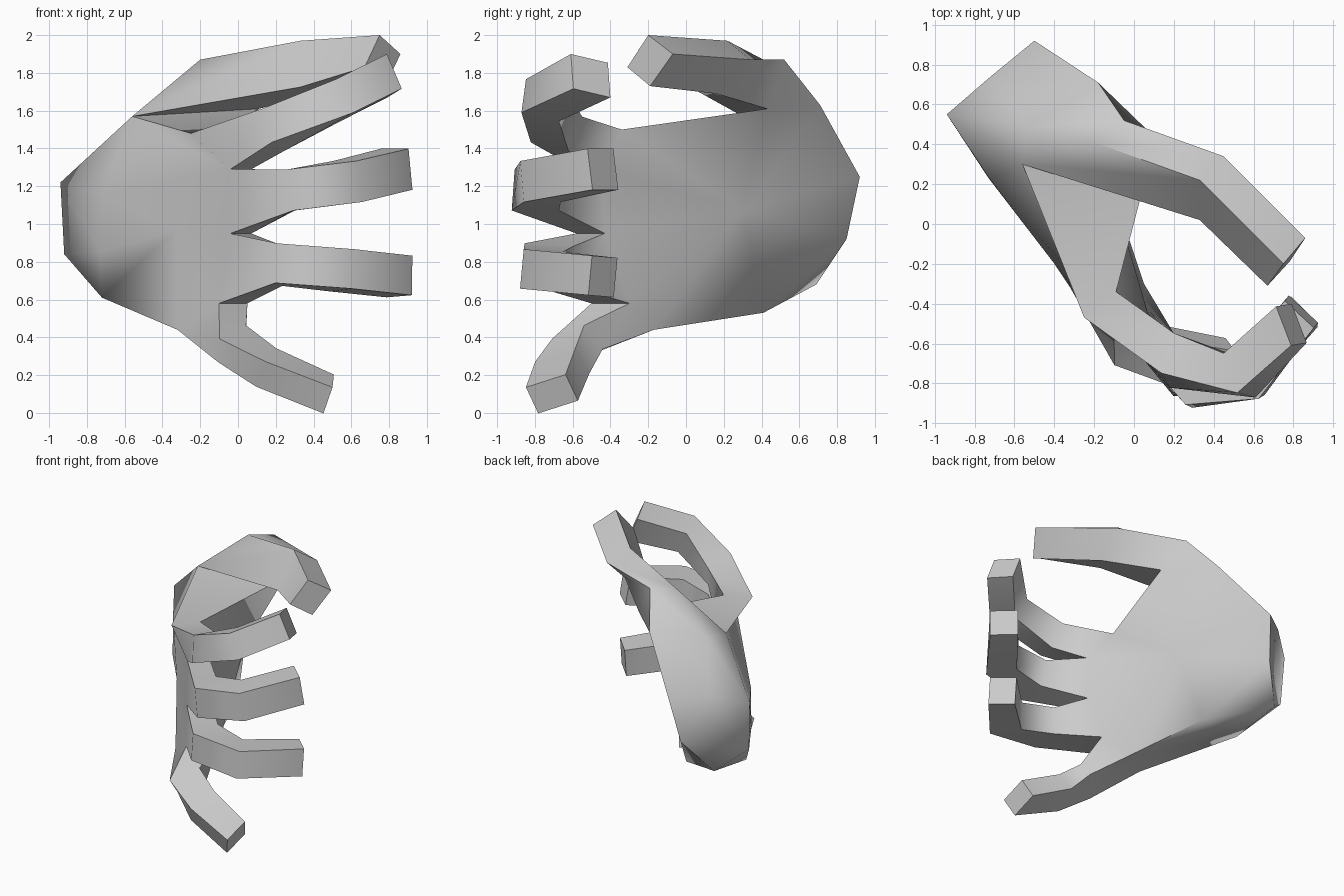
import bpy, bmesh
from math import cos, sin, radians
from mathutils import Vector

if "Cube" in bpy.data.objects:
    bpy.data.objects.remove(bpy.data.objects["Cube"])

bm = bmesh.new()

# Palm landmarks: wrist ring, back of hand, palm side, knuckle webs, thumb root
marks = {
    # wrist outline
    "wa": (-0.94, 0.55, 1.22), "wb": (-0.92, 0.53, 0.84), "wc": (-0.73, 0.69, 0.68),
    "wd": (-0.55, 0.85, 0.92), "we": (-0.50, 0.92, 1.25), "wf": (-0.72, 0.74, 1.29),
    # back of hand and lower edge
    "a": (-0.56, 0.30, 1.57), "d1": (-0.72, 0.22, 1.15), "d2": (-0.73, 0.23, 0.85),
    "d3": (-0.72, 0.28, 0.61), "k": (-0.33, -0.29, 0.97), "lp": (-0.29, 0.41, 0.53),
    # palm hollow, thumb root
    "c": (-0.15, 0.30, 1.07), "p3": (-0.18, 0.71, 1.63), "q": (-0.53, 0.49, 1.59),
    "p1": (-0.20, 0.41, 1.87), "p2": (-0.05, 0.52, 1.87), "w": (0.11, 0.43, 1.61),
    # finger webs, outer (o) and inner (i)
    "o0": (-0.25, -0.47, 1.48), "i0": (-0.09, -0.34, 1.50),
    "o1": (-0.04, -0.57, 1.29), "i1": (0.07, -0.45, 1.29),
    "o2": (-0.04, -0.58, 0.95), "i2": (0.07, -0.43, 0.95),
    "o3": (-0.10, -0.50, 0.58), "i3": (0.05, -0.30, 0.58),
    "o4": (-0.32, -0.32, 0.44), "i4": (-0.12, -0.17, 0.44),
}
v = {k: bm.verts.new(p) for k, p in marks.items()}

palm_faces = [
    "wa wb wc wd we wf",                                            # wrist cap
    "wa a d1", "wa d1 d2 wb", "wb d2 d3", "wb d3 wc",               # back near wrist
    "a o0 o1 d1", "d1 o1 k", "d1 k d2", "d2 k d3",                  # back to knuckles
    "k o1 o2", "k o2 o3", "k o3 o4", "k o4 d3",
    "wc d3 lp", "d3 o4 i4 lp",                                      # lower edge
    "we p3 c wd", "wd c lp", "wd lp wc",                            # heel of palm
    "p3 p2 w", "p3 w c", "c w i0 i1", "c i1 i2", "c i2 i3", "c i3 i4 lp",
    "wa wf q", "wa q a", "a q p1", "wf we p3 q", "q p3 p2 p1",      # thumb root
    "a o0 w", "o0 i0 w",                                            # thumb web
]
for f in palm_faces:
    bm.faces.new([v[k] for k in f.split()])


def limb(base, rings):
    """Skin a four-sided digit from its base loop through rings to a capped tip."""
    prev = base
    for ring in rings:
        cur = [bm.verts.new(p) for p in ring]
        for i in range(4):
            j = (i + 1) % 4
            bm.faces.new((prev[i], prev[j], cur[j], cur[i]))
        prev = cur
    bm.faces.new(prev)


def finger(n, half_h, roll, joints):
    """joints: x, y, z, heading of the finger's back in degrees, half thickness."""
    base = [v[f"o{n}"], v[f"i{n}"], v[f"i{n + 1}"], v[f"o{n + 1}"]]
    pts = [sum((b.co for b in base), Vector()) / 4] + [Vector(j[:3]) for j in joints]
    rings = []
    for k, (x, y, z, ang, hw) in enumerate(joints, 1):
        t = (pts[min(k + 1, len(pts) - 1)] - pts[k - 1]).normalized()
        back = Vector((cos(radians(ang)), sin(radians(ang)), roll))
        up = Vector((0, 0, 1)) - back * roll
        up = (up - t * t.dot(up)).normalized() * half_h
        out = back * hw
        c = pts[k]
        rings.append([c + out + up, c - out + up, c - out - up, c + out - up])
    limb(base, rings)


# Four curled fingers, index to little
finger(0, 0.10, 0.22, [(0.19, -0.685, 1.50, -108, 0.105), (0.53, -0.76, 1.655, -71, 0.105),
                       (0.79, -0.505, 1.785, -69, 0.105)])
finger(1, 0.11, 0, [(0.28, -0.79, 1.18, -92, 0.125), (0.58, -0.77, 1.225, -58, 0.115),
                    (0.84, -0.44, 1.29, -43, 0.10)])
finger(2, 0.105, 0.06, [(0.22, -0.73, 0.785, -98, 0.13), (0.55, -0.765, 0.755, -60, 0.12),
                        (0.855, -0.44, 0.722, -45, 0.095)])
finger(3, 0.08, -0.32, [(-0.03, -0.575, 0.365, -130, 0.11), (0.15, -0.655, 0.24, -105, 0.11),
                        (0.48, -0.71, 0.10, -92, 0.105)])

# Thumb, rolled toward the fingers
limb([v["p1"], v["p2"], v["w"], v["a"]], [
    [(0.33, 0.22, 1.97), (0.45, 0.34, 1.87), (0.42, 0.16, 1.69), (0.33, 0.02, 1.725)],
    [(0.75, -0.20, 2.00), (0.86, -0.07, 1.90), (0.78, -0.19, 1.73), (0.67, -0.31, 1.83)],
])

bmesh.ops.recalc_face_normals(bm, faces=bm.faces[:])
mesh = bpy.data.meshes.new("hand")
bm.to_mesh(mesh)
bm.free()
hand = bpy.data.objects.new("hand", mesh)
bpy.context.collection.objects.link(hand)
bpy.context.view_layer.objects.active = hand
hand.select_set(True)
bpy.ops.object.shade_smooth_by_angle(angle=radians(62))
